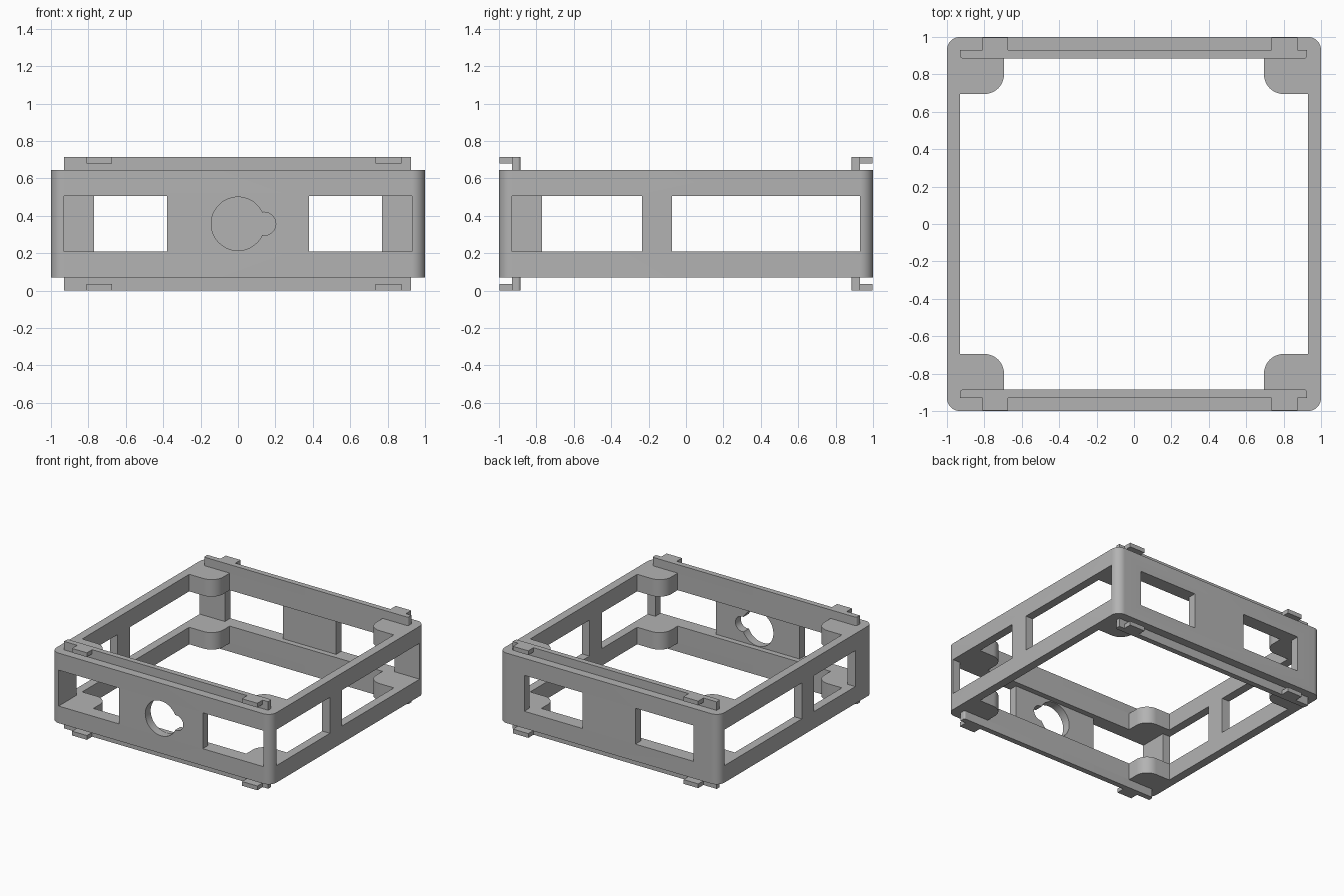
import bpy
import bmesh
from math import cos, sin, pi, radians

if "Cube" in bpy.data.objects:
    bpy.data.objects.remove(bpy.data.objects["Cube"], do_unlink=True)

grey = bpy.data.materials.new("plain grey")
grey.use_nodes = True
grey.diffuse_color = (0.45, 0.45, 0.45, 1)
grey.node_tree.nodes["Principled BSDF"].inputs["Base Color"].default_value = (0.45, 0.45, 0.45, 1)

# Main levels and wall thicknesses
HEIGHT, RIM_LOW, RIM_HIGH = 0.715, 0.07, 0.645
OPEN_LOW, OPEN_HIGH = 0.21, 0.505
INNER, LEDGE = 0.93, 0.885


def rounded_rect(x0, x1, y0, y1, radii):
    """Outline starting at the +x+y corner, going anticlockwise."""
    points = []
    corners = [(x1, y1, -1, -1), (x0, y1, 1, -1), (x0, y0, 1, 1), (x1, y0, -1, 1)]
    for i, ((x, y, sx, sy), r) in enumerate(zip(corners, radii)):
        steps = 12 if r else 0
        for k in range(steps + 1):
            a = pi / 2 * (i + k / max(steps, 1))
            points.append((x + sx * r + r * cos(a), y + sy * r + r * sin(a)) if r else (x, y))
    return points


def prism(name, outline, z0, z1):
    bm = bmesh.new()
    base = bm.faces.new([bm.verts.new((x, y, z0)) for x, y in outline])
    top = bmesh.ops.extrude_face_region(bm, geom=[base])["geom"]
    bmesh.ops.translate(bm, vec=(0, 0, z1 - z0),
                        verts=[g for g in top if isinstance(g, bmesh.types.BMVert)])
    bmesh.ops.recalc_face_normals(bm, faces=bm.faces)
    mesh = bpy.data.meshes.new(name)
    bm.to_mesh(mesh)
    bm.free()
    mesh.materials.append(grey)
    obj = bpy.data.objects.new(name, mesh)
    bpy.context.collection.objects.link(obj)
    return obj


def box(name, x0, x1, y0, y1, z0, z1):
    return prism(name, rounded_rect(x0, x1, y0, y1, (0, 0, 0, 0)), z0, z1)


def activate(obj):
    bpy.ops.object.select_all(action='DESELECT')
    obj.select_set(True)
    bpy.context.view_layer.objects.active = obj


def cut(obj, cutter):
    mod = obj.modifiers.new("cut", 'BOOLEAN')
    mod.operation, mod.solver, mod.object = 'DIFFERENCE', 'EXACT', cutter
    cutter.hide_render = True
    activate(obj)
    bpy.ops.object.modifier_apply(modifier=mod.name)
    bpy.data.objects.remove(cutter, do_unlink=True)


def smooth(obj):
    activate(obj)
    bpy.ops.object.shade_smooth_by_angle(angle=radians(30))


# Square frame wall, hollowed out
wall = prism("frame_wall", rounded_rect(-1, 1, -1, 1, [0.07] * 4), RIM_LOW, RIM_HIGH)
cut(wall, box("cavity", -INNER, INNER, -INNER, INNER, -1, 2))

# Window openings: front, back, right-hand and left-hand walls
windows = [
    (-0.93, -0.38, -1.2, -0.9), (0.38, 0.93, -1.2, -0.9),
    (-0.77, -0.24, 0.9, 1.2), (0.24, 0.77, 0.9, 1.2),
    (0.9, 1.2, -0.93, -0.235), (0.9, 1.2, -0.075, 0.93),
    (-1.2, -0.9, -0.77, -0.235), (-1.2, -0.9, -0.075, 0.93),
]
for x0, x1, y0, y1 in windows:
    cut(wall, box("window", x0, x1, y0, y1, OPEN_LOW, OPEN_HIGH))

# Keyhole in the front panel: large round hole with a small side notch
for x, r in ((0, 0.143), (0.14, 0.062)):
    hole = prism("keyhole", [(r * cos(2 * pi * k / 48), r * sin(2 * pi * k / 48))
                             for k in range(48)], -0.2, 0.2)
    hole.rotation_euler.x = pi / 2
    hole.location = (x, -1, HEIGHT / 2)
    bpy.context.view_layer.update()
    cut(wall, hole)
smooth(wall)

for level, z0, z1 in (("lower", RIM_LOW, OPEN_LOW), ("upper", OPEN_HIGH, RIM_HIGH)):
    # Corner pads with one rounded inner corner
    for side, sx in (("right", -1), ("left", 1)):
        for end, sy in (("front", -1), ("back", 1)):
            xs = sorted((sx * 0.695, sx * 0.95))
            ys = sorted((sy * 0.695, sy * 0.95))
            inner = {(-1, -1): 0, (1, -1): 1, (1, 1): 2, (-1, 1): 3}[(sx, sy)]
            radii = [0.105 if i == inner else 0 for i in range(4)]
            smooth(prism(f"{level}_{end}_{side}_pad", rounded_rect(*xs, *ys, radii), z0, z1))

    rail_z = (0, z0) if level == "lower" else (z1, HEIGHT)
    tab_z = (0, 0.035) if level == "lower" else (HEIGHT - 0.035, HEIGHT)
    for end, sy in (("front", -1), ("back", 1)):
        # Ledge inside the rim that carries the rail
        ys = sorted((sy * LEDGE, sy * 0.94))
        box(f"{level}_{end}_ledge", -0.94, 0.94, *ys, z0, z1)
        # Rail standing proud of the rim
        ys = sorted((sy * LEDGE, sy * INNER))
        radii = (0, 0, 0.015, 0.015) if sy > 0 else (0.015, 0.015, 0, 0)
        smooth(prism(f"{level}_{end}_rail", rounded_rect(-0.93, 0.925, *ys, radii), *rail_z))
        # Hooked tabs reaching outwards from the rail
        ys = sorted((sy * 0.92, sy * 0.998))
        for side, x0, x1 in (("right", -0.81, -0.675), ("left", 0.735, 0.875)):
            box(f"{level}_{end}_{side}_tab", x0, x1, *ys, *tab_z)
